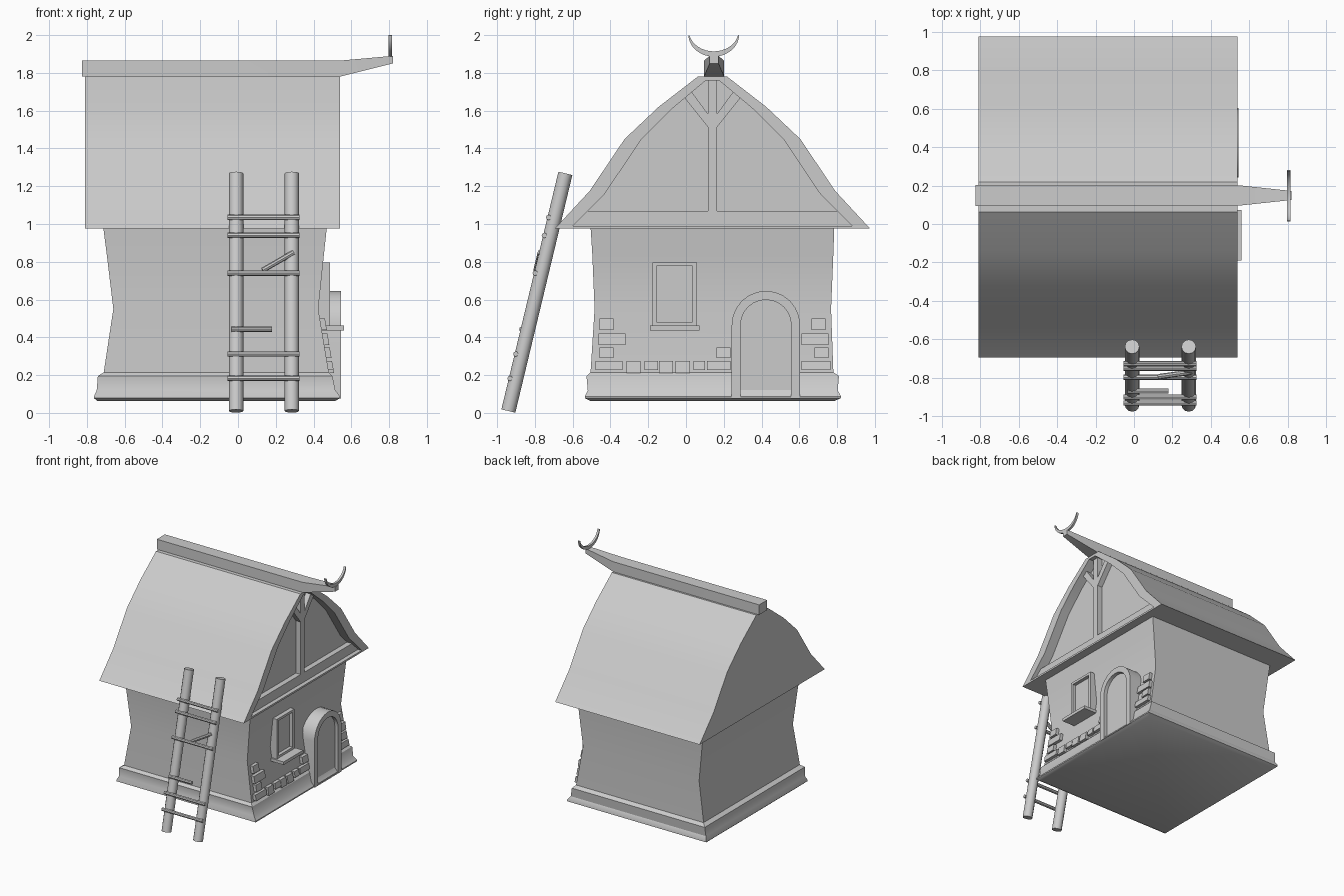
import bpy, bmesh, math
from mathutils import Vector

if "Cube" in bpy.data.objects:
    bpy.data.objects.remove(bpy.data.objects["Cube"])

CY = 0.14  # centre line of the house in y


def finish(name, bm):
    bmesh.ops.recalc_face_normals(bm, faces=bm.faces)
    me = bpy.data.meshes.new(name)
    bm.to_mesh(me)
    bm.free()
    ob = bpy.data.objects.new(name, me)
    bpy.context.collection.objects.link(ob)
    return ob


def add_loft(bm, loops):
    """Skin a chain of equal-length loops and cap both ends."""
    rings = [[bm.verts.new(p) for p in lp] for lp in loops]
    n = len(rings[0])
    for a, b in zip(rings, rings[1:]):
        for i in range(n):
            j = (i + 1) % n
            bm.faces.new((a[i], a[j], b[j], b[i]))
    bm.faces.new(rings[0])
    bm.faces.new(rings[-1])


def loft(name, loops):
    bm = bmesh.new()
    add_loft(bm, loops)
    return finish(name, bm)


def at_x(x, pts):
    return [(x, y, z) for y, z in pts]


def rect(y0, y1, z0, z1):
    return [(y0, z0), (y1, z0), (y1, z1), (y0, z1)]


def level(x0, x1, y0, y1, z):
    return [(x0, y0, z), (x1, y0, z), (x1, y1, z), (x0, y1, z)]


def mirror(half):
    return [(CY + h, z) for h, z in half] + [(CY - h, z) for h, z in reversed(half)]


def rod(name, a, b, r, sides):
    a, b = Vector(a), Vector(b)
    d = b - a
    bm = bmesh.new()
    bmesh.ops.create_cone(bm, cap_ends=True, segments=sides, radius1=r, radius2=r, depth=d.length)
    q = d.to_track_quat('Z', 'Y')
    for v in bm.verts:
        v.co = q @ v.co + (a + b) / 2
    return finish(name, bm)


# Pinched walls and flared plinth
loft("walls", [level(-.71, .48, -.505, .78, .18),
               level(-.71, .48, -.505, .78, .22),
               level(-.66, .425, -.484, .768, .55),
               level(-.695, .455, -.496, .78, .84),
               level(-.713, .47, -.505, .785, .98)])
loft("plinth", [level(-.745, .515, -.505, .785, .063),
                level(-.762, .54, -.535, .82, .078),
                level(-.762, .54, -.535, .82, .088),
                level(-.748, .515, -.52, .803, .12),
                level(-.742, .5, -.527, .81, .195),
                level(-.71, .48, -.505, .78, .215)])

# Curved roof with a recessed front gable
outer = mirror([(.835, .975), (.65, 1.175), (.465, 1.45), (.285, 1.62), (.078, 1.78)])
inner = mirror([(.74, .99), (.57, 1.16), (.375, 1.45), (.22, 1.605), (.035, 1.76)])
loft("roof", [at_x(-.81, outer), at_x(.54, outer), at_x(.54, inner), at_x(.46, inner)])

# Gable timbers
bm = bmesh.new()
timbers = [mirror([(.74, .99), (.66, 1.07)]),
           rect(CY - .024, CY + .024, 1.07, 1.76)]
for s in (1, -1):
    timbers.append([(CY + s * h, z) for h, z in
                    ((.022, 1.51), (.022, 1.58), (.11, 1.70), (.15, 1.67))])
for t in timbers:
    add_loft(bm, [at_x(.45, t), at_x(.505, t)])
finish("gable_timbers", bm)

# Ridge beam with tapered nose
loft("ridge_beam", [at_x(-.825, rect(.095, .202, 1.78, 1.865)),
                    at_x(.54, rect(.095, .202, 1.78, 1.865)),
                    at_x(.82, rect(.125, .172, 1.85, 1.89))])

# Horn crescent on the nose
loops = []
N = 16
for i in range(N + 1):
    a = math.radians(-172 + 164 * i / N)
    w = .003 + .011 * math.sin(math.pi * i / N)
    loops.append([(.805 + dx, .147 + (.133 + dr) * math.cos(a), 2.015 + (.115 + dr) * math.sin(a))
                  for dx, dr in ((-.009, -w), (.009, -w), (.009, w), (-.009, w))])
loft("horns", loops)


# Arched door
def arch(r, z0):
    top = [(.423 + r * math.cos(math.pi * i / 12), .465 + r * math.sin(math.pi * i / 12))
           for i in range(13)]
    return [(.423 + r, z0)] + top + [(.423 - r, z0)]


loft("door", [at_x(.41, arch(.181, .075)), at_x(.545, arch(.181, .075)),
              at_x(.545, arch(.134, .076)), at_x(.515, arch(.134, .076))])

# Window and sill
wo, wi = rect(-.177, .058, .46, .797), rect(-.155, .035, .482, .777)
loft("window", [at_x(.41, wo), at_x(.487, wo), at_x(.487, wi), at_x(.458, wi)])
sill = rect(-.19, .072, .437, .462)
loft("window_sill", [at_x(.41, sill), at_x(.56, sill)])

# Stones: y0, y1, z0, z1 (each leans with the wall)
stones = [(-.457, -.383, .44, .5), (-.463, -.32, .36, .42), (-.457, -.383, .29, .347),
          (.665, .738, .44, .5), (.612, .755, .36, .42), (.68, .755, .29, .347),
          (.162, .235, .29, .347), (-.478, -.335, .227, .275), (.612, .765, .227, .275),
          (-.314, -.24, .21, .275), (-.22, -.147, .227, .275), (-.143, -.07, .21, .275),
          (-.055, .02, .21, .275), (.04, .1, .227, .275), (.112, .235, .227, .275)]
bm = bmesh.new()
for s in stones:
    r = rect(*s)
    add_loft(bm, [[(.497 - (z - .22) * .167 + d, y, z) for y, z in r] for d in (-.06, .01)])
finish("stones", bm)

# Leaning ladder
def lean(z):
    return -.94 + (z - .012) * .3 / 1.25


for name, x in (("left", -.01), ("right", .285)):
    rod("ladder_rail_" + name, (x, lean(.01), .01), (x, lean(1.268), 1.268), .038, 12)
for i, (x0, z0, x1, z1) in enumerate([(-.055, 1.035, .325, 1.035), (-.055, .94, .325, .94),
                                      (-.055, .74, .325, .74), (-.035, .443, .18, .443),
                                      (-.055, .312, .325, .312), (-.055, .183, .325, .183),
                                      (.13, .755, .295, .85)]):
    rod("ladder_rung_%d" % (i + 1), (x0, lean(z0) - .033, z0), (x1, lean(z1) - .033, z1), .014, 8)

# Smooth shading with sharp edges kept
for ob in bpy.context.collection.objects:
    ob.select_set(True)
    bpy.context.view_layer.objects.active = ob
bpy.ops.object.shade_smooth_by_angle(angle=math.radians(31))
